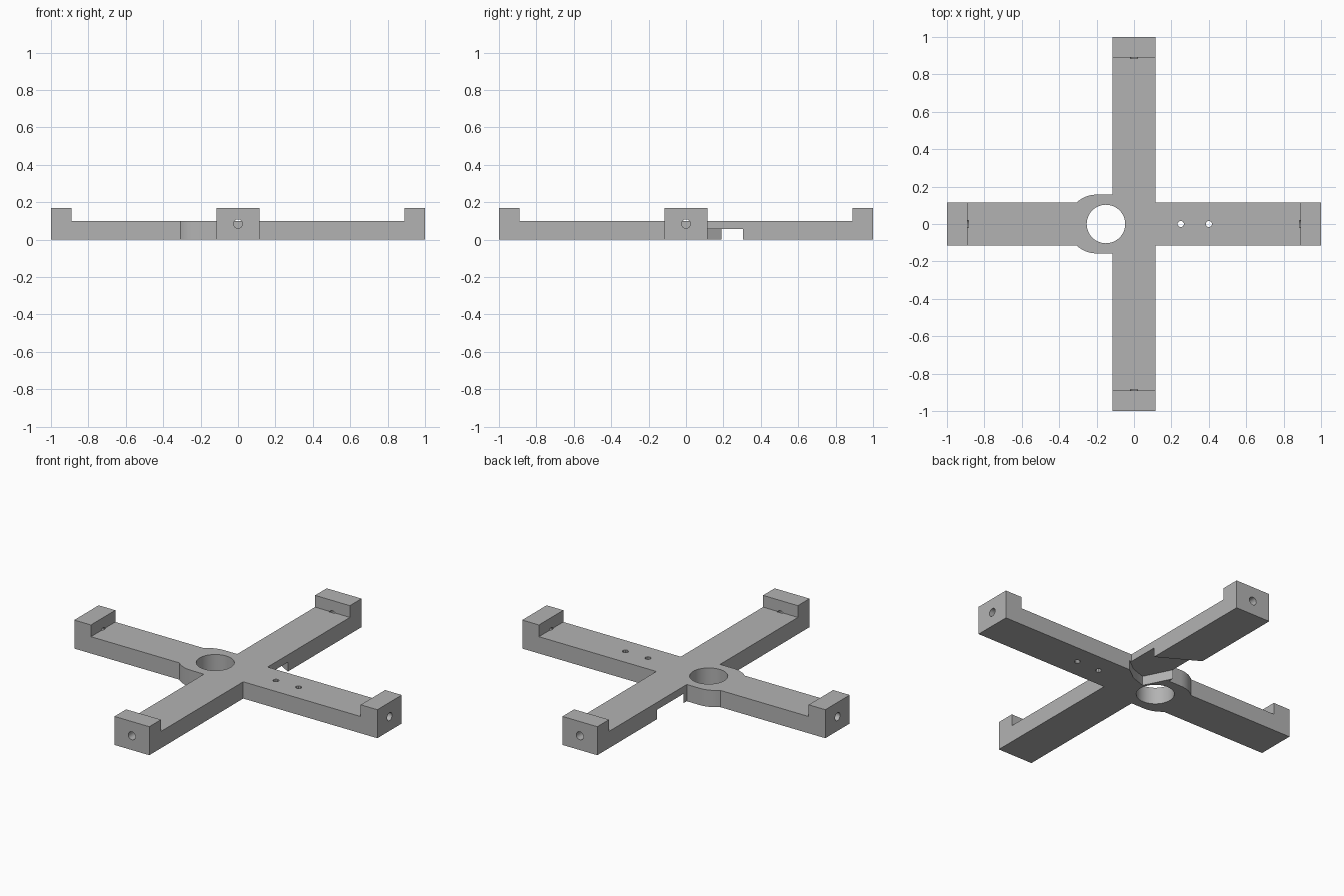
import bpy, bmesh, math
from mathutils import Matrix

if "Cube" in bpy.data.objects:
    bpy.data.objects.remove(bpy.data.objects["Cube"])

W = 0.115        # half width of an arm
ARM_TOP = 0.10
BLOCK_TOP = 0.17
BLOCK_LEN = 0.11

grey = bpy.data.materials.new("plain_grey")
grey.use_nodes = True
grey.diffuse_color = (0.45, 0.45, 0.45, 1)
grey.node_tree.nodes["Principled BSDF"].inputs["Base Color"].default_value = grey.diffuse_color


def make_object(name, bm):
    bmesh.ops.recalc_face_normals(bm, faces=bm.faces)
    mesh = bpy.data.meshes.new(name)
    bm.to_mesh(mesh)
    bm.free()
    mesh.materials.append(grey)
    obj = bpy.data.objects.new(name, mesh)
    bpy.context.collection.objects.link(obj)
    return obj


def prism(name, outline, z0, z1):
    bm = bmesh.new()
    face = bm.faces.new([bm.verts.new((x, y, z0)) for x, y in outline])
    top = bmesh.ops.extrude_face_region(bm, geom=[face])["geom"]
    bmesh.ops.translate(bm, vec=(0, 0, z1 - z0),
                        verts=[v for v in top if isinstance(v, bmesh.types.BMVert)])
    return make_object(name, bm)


def cylinder(name, radius, depth, sides, matrix):
    bm = bmesh.new()
    bmesh.ops.create_cone(bm, cap_ends=True, segments=sides, radius1=radius,
                          radius2=radius, depth=depth, matrix=matrix)
    return make_object(name, bm)


def combine(base, tool, operation):
    mod = base.modifiers.new(operation.title(), 'BOOLEAN')
    mod.operation = operation
    mod.solver = 'EXACT'
    mod.object = tool
    bpy.context.view_layer.objects.active = base
    bpy.ops.object.modifier_apply(modifier=mod.name)
    bpy.data.objects.remove(tool)


# Cross-shaped plate with a rounded boss on the -x arm
boss_x, boss_r = -0.2, 0.157
start = math.asin(W / boss_r)
arc = []
for i in range(9):
    a = start + (math.pi / 2 - start) * i / 8
    arc.append((boss_x - boss_r * math.cos(a), boss_r * math.sin(a)))
upper = [(-1, W)] + arc + [(-W, boss_r), (-W, 1), (W, 1), (W, W), (1, W)]
outline = upper + [(x, -y) for x, y in reversed(upper)]
frame = prism("cross_frame", outline, 0, ARM_TOP)

# Raised end blocks, each with a lengthwise screw hole
for k in range(4):
    turn = Matrix.Rotation(k * math.pi / 2, 4, 'Z')
    inner = 1 - BLOCK_LEN
    corners = [(inner, -W), (1, -W), (1, W), (inner, W)]
    block = prism("end_block", corners, 0, BLOCK_TOP)
    block.data.transform(turn)
    combine(frame, block, 'UNION')
for k in range(4):
    turn = Matrix.Rotation(k * math.pi / 2, 4, 'Z')
    place = turn @ Matrix.Translation((1, 0, 0.085)) @ Matrix.Rotation(math.pi / 2, 4, 'Y')
    combine(frame, cylinder("end_hole", 0.024, 2 * BLOCK_LEN + 0.01, 16, place), 'DIFFERENCE')

# Large hole through the boss and two small holes in the +x arm
combine(frame, cylinder("boss_hole", 0.103, 0.5, 48,
                        Matrix.Translation((-0.15, 0, 0))), 'DIFFERENCE')
for x in (0.25, 0.4):
    combine(frame, cylinder("small_hole", 0.017, 0.5, 10,
                            Matrix.Translation((x, 0, 0))), 'DIFFERENCE')

# Angled pocket under the +y arm
pocket = [(0.15, 0.13), (0.127, 0.115), (0.054, 0.06), (-0.035, 0.03),
          (-0.115, 0.19), (-0.15, 0.26), (-0.15, 0.458), (0.15, 0.285)]
combine(frame, prism("pocket", pocket, -0.05, 0.056), 'DIFFERENCE')

# Smooth hole walls, sharp edges elsewhere
bpy.ops.object.select_all(action='DESELECT')
frame.select_set(True)
bpy.context.view_layer.objects.active = frame
bpy.ops.object.shade_smooth_by_angle(angle=math.radians(30))
